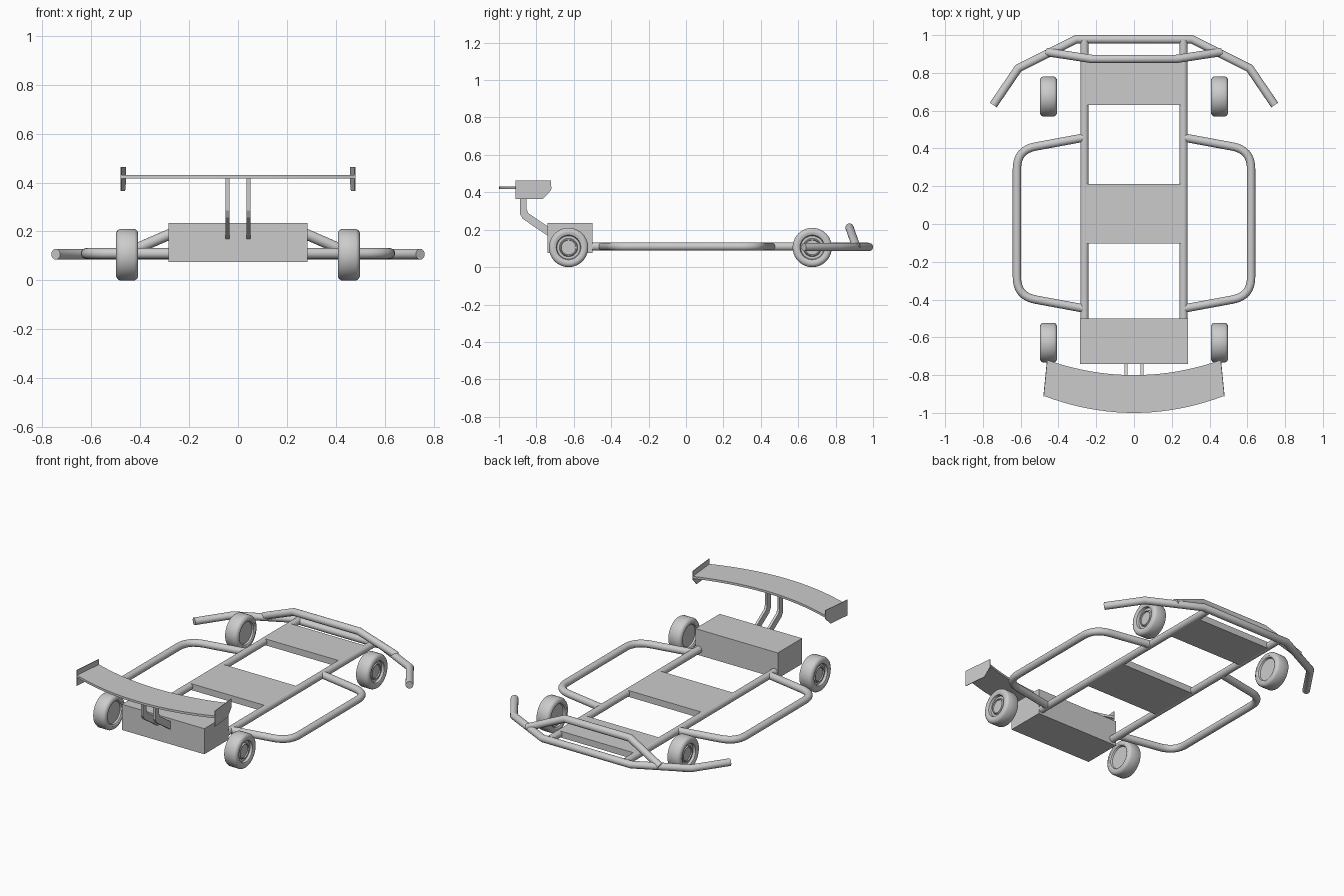
import bpy, bmesh, math
from mathutils import Vector, Matrix

cube = bpy.data.objects.get("Cube")
if cube:
    bpy.data.objects.remove(cube, do_unlink=True)

# One grey for everything
grey = bpy.data.materials.new("plain grey")
grey.use_nodes = True
color = (0.6, 0.6, 0.6, 1)
grey.diffuse_color = color
grey.node_tree.nodes["Principled BSDF"].inputs["Base Color"].default_value = color

TUBE = 0.022
RAIL_Z = 0.11
RAIL_X = 0.262


def finish(name, bm, smooth=False):
    bmesh.ops.recalc_face_normals(bm, faces=bm.faces)
    mesh = bpy.data.meshes.new(name)
    bm.to_mesh(mesh)
    bm.free()
    mesh.materials.append(grey)
    obj = bpy.data.objects.new(name, mesh)
    bpy.context.collection.objects.link(obj)
    if smooth:
        bpy.ops.object.select_all(action='DESELECT')
        obj.select_set(True)
        bpy.context.view_layer.objects.active = obj
        bpy.ops.object.shade_smooth_by_angle(angle=math.radians(32))
    return obj


def box(name, low, high):
    low, high = Vector(low), Vector(high)
    bm = bmesh.new()
    bmesh.ops.create_cube(bm, size=1, matrix=Matrix.Translation((low + high) / 2)
                          @ Matrix.Diagonal((*(high - low), 1)))
    return finish(name, bm)


def prism(name, outline, offset):
    """Extrude a closed outline along an offset vector."""
    bm = bmesh.new()
    face = bm.faces.new([bm.verts.new(p) for p in outline])
    new = bmesh.ops.extrude_face_region(bm, geom=[face])["geom"]
    bmesh.ops.translate(bm, vec=offset,
                        verts=[v for v in new if isinstance(v, bmesh.types.BMVert)])
    return finish(name, bm)


def rounded(points, reach, steps=8):
    """Replace the inner corners of a path by arcs."""
    pts = [Vector(p) for p in points]
    out = [pts[0]]
    for a, b, c in zip(pts, pts[1:], pts[2:]):
        p, q = b + (a - b).normalized() * reach, b + (c - b).normalized() * reach
        for i in range(steps + 1):
            t = i / steps
            out.append(p * (1 - t) ** 2 + b * 2 * t * (1 - t) + q * t * t)
    return out + [pts[-1]]


def tube(name, points, radius=TUBE, sides=20):
    """Sweep a circle along a path with mitred corners."""
    pts = [Vector(p) for p in points]
    bm = bmesh.new()
    rings = []
    for i, p in enumerate(pts):
        before = (p - pts[i - 1]).normalized() if i else None
        after = (pts[i + 1] - p).normalized() if i < len(pts) - 1 else None
        before, after = before or after, after or before
        tangent = (before + after).normalized()
        side = Vector((0, 0, 1)).cross(tangent).normalized()
        up = tangent.cross(side)
        bend = after - before
        ring = []
        for k in range(sides):
            a = 2 * math.pi * k / sides
            v = (side * math.cos(a) + up * math.sin(a)) * radius
            if bend.length > 1e-4:
                n = bend.normalized()
                v += n * v.dot(n) * (1 / tangent.dot(after) - 1)
            ring.append(bm.verts.new(p + v))
        rings.append(ring)
    for r, s in zip(rings, rings[1:]):
        for k in range(sides):
            j = (k + 1) % sides
            bm.faces.new((r[k], r[j], s[j], s[k]))
    bm.faces.new(rings[0])
    bm.faces.new(rings[-1])
    return finish(name, bm, True)


def mirror_path(half):
    return half + [(-x, y, z) for x, y, z in reversed(half)]


def wheel(name, x, y, side):
    # Profile of (offset outwards, radius), from inner hub to outer hub
    profile = [(-0.03, 0), (-0.03, 0.066), (-0.04, 0.07), (-0.045, 0.078),
               (-0.045, 0.09), (-0.039, 0.1), (-0.03, 0.105), (0.03, 0.105),
               (0.039, 0.1), (0.045, 0.09), (0.045, 0.078), (0.04, 0.066),
               (0.025, 0.062), (0.025, 0.049), (0.033, 0.045), (0.033, 0.041),
               (0.026, 0.039), (0.026, 0)]
    bm = bmesh.new()
    verts = [bm.verts.new((side * o, 0, r)) for o, r in profile]
    edges = [bm.edges.new(pair) for pair in zip(verts, verts[1:])]
    bmesh.ops.spin(bm, geom=verts + edges, cent=(0, 0, 0), axis=(1, 0, 0),
                   angle=2 * math.pi, steps=40, use_merge=True)
    bmesh.ops.remove_doubles(bm, verts=bm.verts, dist=1e-5)
    bmesh.ops.translate(bm, verts=bm.verts, vec=(x, y, 0.105))
    return finish(name, bm, True)


# Parts that appear on both sides
for side, label in ((1, "left"), (-1, "right")):
    tube(f"{label}_rail", [(side * RAIL_X, -0.52, RAIL_Z), (side * RAIL_X, 0.975, RAIL_Z)])
    hoop = [(side * x, y, RAIL_Z) for x, y in
            ((RAIL_X, 0.458), (0.62, 0.392), (0.62, -0.382), (RAIL_X, -0.448))]
    tube(f"{label}_side_hoop", rounded(hoop, 0.1))
    wheel(f"{label}_rear_wheel", side * 0.453, 0.675, side)
    wheel(f"{label}_front_wheel", side * 0.453, -0.628, side)

    # Bent wing strut
    strut = [(-0.888, 0.42), (-0.852, 0.42), (-0.852, 0.31), (-0.843, 0.288),
             (-0.735, 0.215), (-0.735, 0.165), (-0.873, 0.258), (-0.888, 0.285)]
    prism(f"{label}_wing_strut", [(side * 0.043 - 0.008, y, z) for y, z in strut],
          (0.016, 0, 0))

    # Wing end plate with a cut lower corner
    plate = [(-0.912, 0.365), (-0.765, 0.365), (-0.722, 0.41), (-0.722, 0.463), (-0.912, 0.463)]
    prism(f"{label}_wing_end_plate",
          [(side * (0.457 + (-0.722 - y) * 0.1), y, z) for y, z in plate],
          (side * 0.004, 0, 0))

# Floor plates and end box
box("middle_floor_plate", (-RAIL_X, -0.103, 0.09), (RAIL_X, 0.213, 0.13))
box("end_floor_plate", (-RAIL_X, 0.63, 0.09), (RAIL_X, 0.88, 0.13))
box("end_box", (-0.285, -0.74, 0.075), (0.285, -0.5, 0.235))

# Bumper and the raised bar above it
tube("bumper", mirror_path([(-0.745, 0.63, RAIL_Z - 0.003), (-0.612, 0.825, RAIL_Z - 0.003),
                            (-0.305, 0.978, RAIL_Z - 0.003)]))
tube("raised_bumper_bar", mirror_path([(-0.46, 0.91, RAIL_Z), (-0.225, 0.874, 0.212)]))

# Curved wing blade
STEPS = 20
spans = [2 * i / STEPS - 1 for i in range(STEPS + 1)]
inner = [(0.46 * t, -0.8 + 0.08 * t * t, 0.417) for t in spans]
outer = [(0.478 * t, -1 + 0.09 * t * t, 0.417) for t in reversed(spans)]
prism("wing_blade", inner + outer, (0, 0, 0.014))
